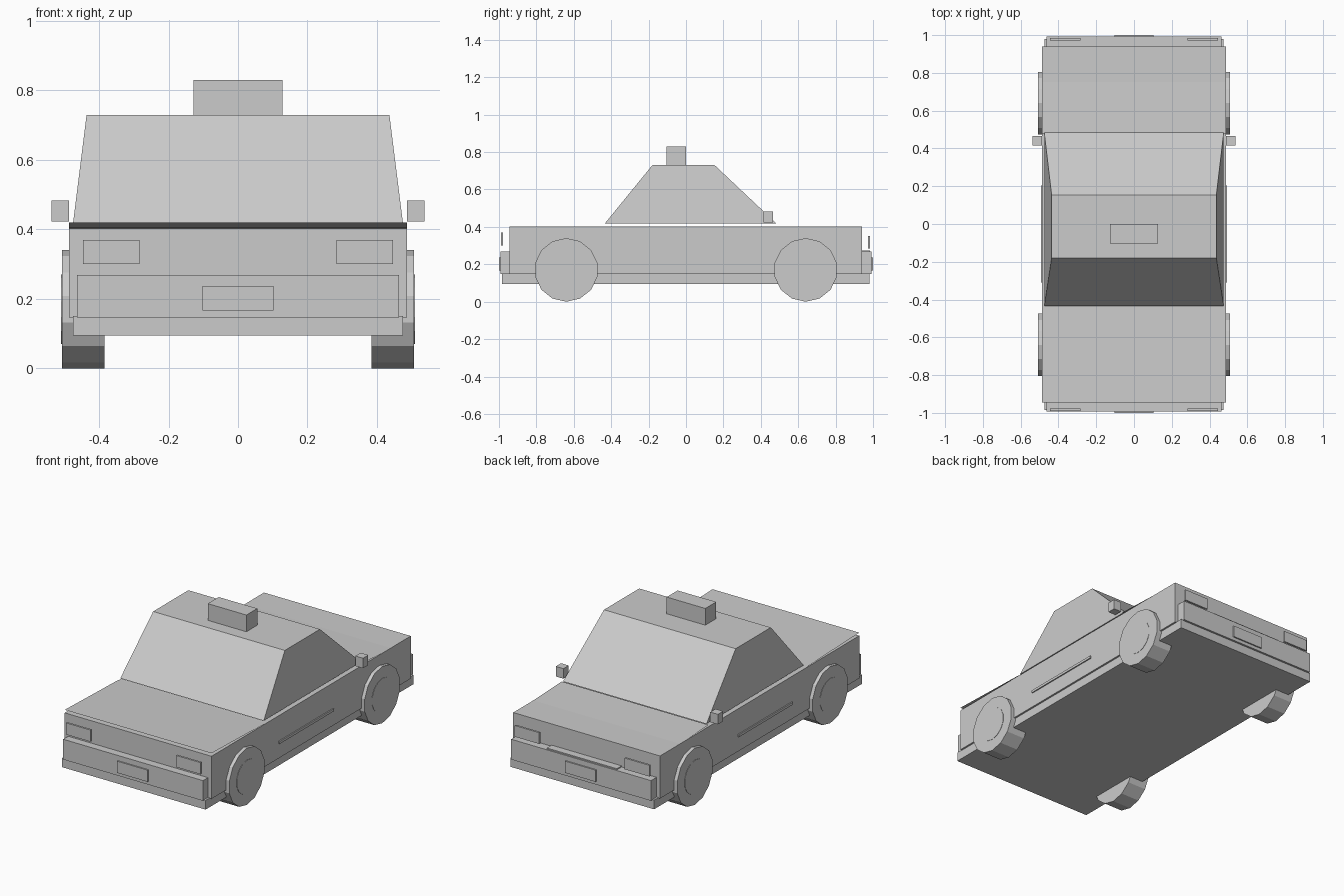
import bpy, bmesh, math
from mathutils import Matrix

if "Cube" in bpy.data.objects:
    bpy.data.objects.remove(bpy.data.objects["Cube"])

grey = bpy.data.materials.new("plain_grey")
grey.diffuse_color = (0.6, 0.6, 0.6, 1)
grey.use_nodes = True
grey.node_tree.nodes["Principled BSDF"].inputs["Base Color"].default_value = grey.diffuse_color


def finish(name, bm):
    mesh = bpy.data.meshes.new(name)
    bm.to_mesh(mesh)
    bm.free()
    mesh.materials.append(grey)
    ob = bpy.data.objects.new(name, mesh)
    bpy.context.collection.objects.link(ob)
    return ob


def box(name, x, y, z, top_x=None, top_y=None):
    """Box from (min, max) ranges; optional narrower top ranges."""
    bm = bmesh.new()
    bmesh.ops.create_cube(bm, size=1)
    for v in bm.verts:
        up = v.co.z > 0
        rx = top_x if up and top_x else x
        ry = top_y if up and top_y else y
        v.co = (rx[v.co.x > 0], ry[v.co.y > 0], z[up])
    return finish(name, bm)


def panel(name, half_x, y0, z0, y1, z1):
    """Single tilted sheet."""
    bm = bmesh.new()
    bm.faces.new([bm.verts.new(p) for p in (
        (-half_x, y0, z0), (half_x, y0, z0), (half_x, y1, z1), (-half_x, y1, z1))])
    return finish(name, bm)


def disc(name, x0, x1, y, z, radius, sides):
    """Cylinder lying along x, with a corner at its top."""
    bm = bmesh.new()
    bmesh.ops.create_cone(bm, cap_ends=True, segments=sides, radius1=radius,
                          radius2=radius, depth=abs(x1 - x0))
    top = max(bm.verts, key=lambda v: v.co.y)
    turn = math.pi / 2 - math.atan2(top.co.y, top.co.x)
    bm.transform(Matrix.Translation(((x0 + x1) / 2, y, z))
                 @ Matrix.Rotation(math.pi / 2, 4, 'Y')
                 @ Matrix.Rotation(turn + math.pi / 2, 4, 'Z'))
    return finish(name, bm)


def span(s, a, b):
    return tuple(sorted((s * a, s * b)))


# Main shell
box("chassis", (-0.475, 0.475), (-0.985, 0.98), (0.095, 0.15))
box("body", (-0.486, 0.486), (-0.945, 0.94), (0.147, 0.402))
box("cabin", (-0.475, 0.475), (-0.435, 0.485), (0.417, 0.73),
    (-0.436, 0.436), (-0.18, 0.153))
box("roof_sign", (-0.128, 0.128), (-0.103, 0.0), (0.73, 0.83))

# Thin sheets over the two decks
panel("front_deck", 0.486, -0.945, 0.42, -0.435, 0.405)
panel("rear_deck", 0.486, 0.48, 0.412, 0.94, 0.395)

# Bumpers, plates and trim
for end, s in (("front", -1), ("rear", 1)):
    box(end + "_bumper", (-0.463, 0.463), span(s, 0.94, 0.992), (0.147, 0.268))
    box(end + "_plate", (-0.102, 0.102), span(s, 0.985, 1.0), (0.167, 0.237))
box("rear_trim", (-0.232, 0.232), (0.94, 0.985), (0.25, 0.275))

# Paired parts
for side, s in (("left", -1), ("right", 1)):
    box(side + "_headlight", span(s, 0.283, 0.446), (-0.99, -0.978), (0.30, 0.37))
    box(side + "_taillight", span(s, 0.283, 0.446), (0.972, 0.984), (0.285, 0.352))
    box(side + "_mirror", span(s, 0.486, 0.537), (0.415, 0.465), (0.423, 0.483))
    box(side + "_side_trim", span(s, 0.48, 0.493), (-0.31, 0.203), (0.235, 0.25))
    for end, y in (("front", -0.64), ("rear", 0.64)):
        disc(f"{side}_{end}_wheel", s * 0.385, s * 0.507, y, 0.17, 0.17, 14)
        disc(f"{side}_{end}_hubcap", s * 0.50, s * 0.509, y, 0.17, 0.1, 14)
